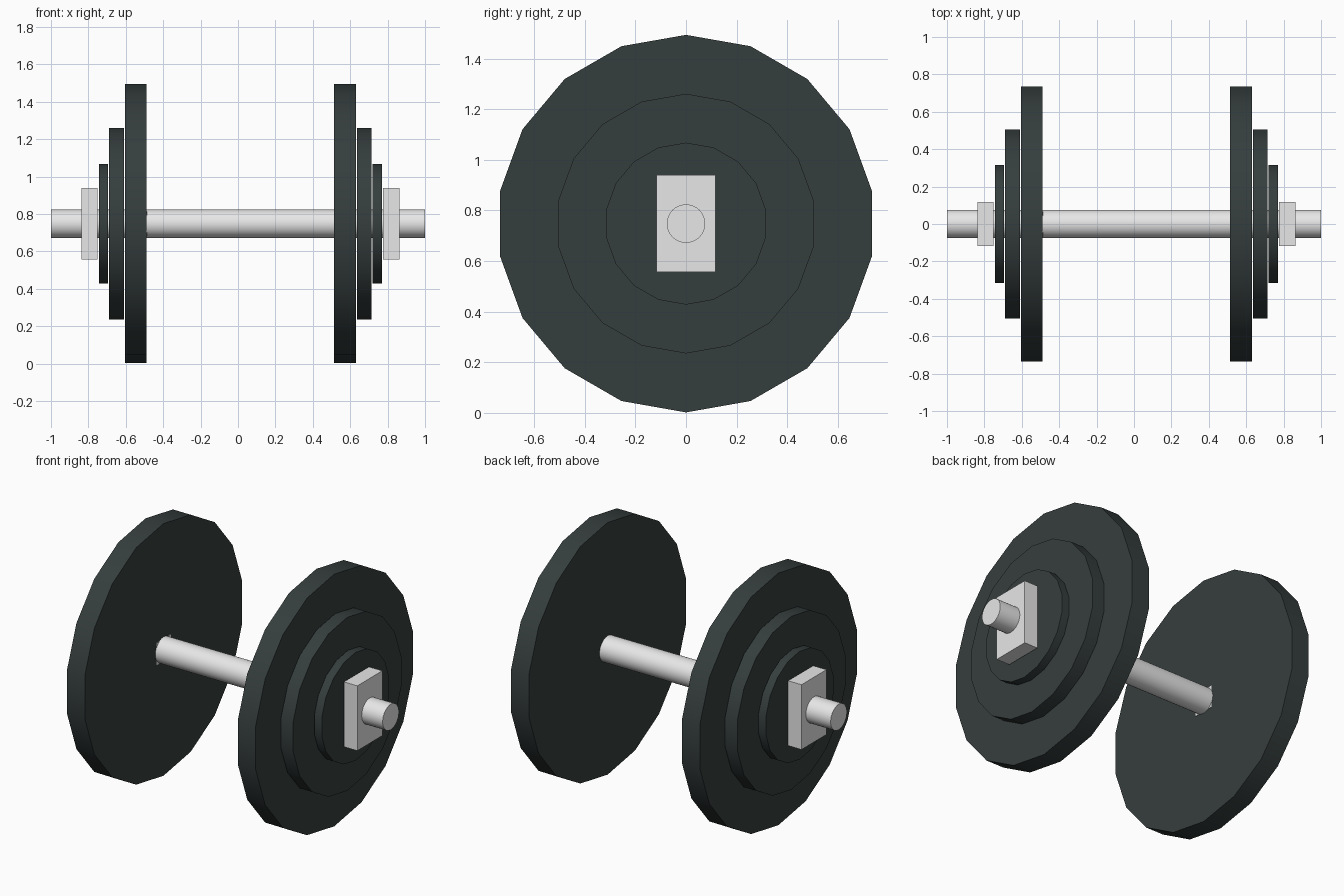
import bpy, math

if "Cube" in bpy.data.objects:
    bpy.data.objects.remove(bpy.data.objects["Cube"])

ZC = 0.748  # height of the bar axis


def material(name, rgb):
    m = bpy.data.materials.new(name)
    m.diffuse_color = (*rgb, 1)
    m.use_nodes = True
    m.node_tree.nodes["Principled BSDF"].inputs["Base Color"].default_value = m.diffuse_color
    return m


iron = material("dark_iron", (0.036, 0.048, 0.047))
steel = material("light_steel", (0.8, 0.8, 0.8))


def disc(name, x0, x1, radius, sides, mat):
    """Cylinder along x with one corner pointing straight up."""
    bpy.ops.mesh.primitive_cylinder_add(
        vertices=sides, radius=radius, depth=x1 - x0,
        location=((x0 + x1) / 2, 0, ZC), rotation=(0, math.pi / 2, 0))
    ob = bpy.context.object
    # turn the corner (local +y) up to +z
    ob.rotation_euler = (math.pi / 2, 0, math.pi / 2)
    ob.name = name
    ob.data.materials.append(mat)
    bpy.ops.object.transform_apply(location=False, rotation=True, scale=True)
    bpy.ops.object.shade_smooth_by_angle(angle=math.radians(30))


def block(name, x0, x1, half_y, half_z, mat):
    bpy.ops.mesh.primitive_cube_add(size=1, location=((x0 + x1) / 2, 0, ZC))
    ob = bpy.context.object
    ob.scale = (x1 - x0, 2 * half_y, 2 * half_z)
    ob.name = name
    ob.data.materials.append(mat)
    bpy.ops.object.transform_apply(location=False, rotation=False, scale=True)


# Bar through everything
disc("bar", -1, 1, 0.076, 32, steel)

# Weight stacks: the right one sits slightly further out
plates = [("large_plate", 0.488, 0.605, 0.746),
          ("medium_plate", 0.610, 0.690, 0.513),
          ("small_plate", 0.695, 0.744, 0.32)]
for side, sign, shift in (("left", -1, 0), ("right", 1, 0.025)):
    for name, a, b, r in plates:
        x0, x1 = sorted((sign * (a + shift), sign * (b + shift)))
        disc(f"{side}_{name}", x0, x1, r, 18, iron)
    # Locking collar
    x0, x1 = sorted((sign * (0.750 + shift), sign * (0.838 + shift)))
    block(f"{side}_collar", x0, x1, 0.117, 0.192, steel)

# Thin square washer just showing around the bar on the left plate
block("left_washer", -0.490, -0.486, 0.066, 0.066, steel)
